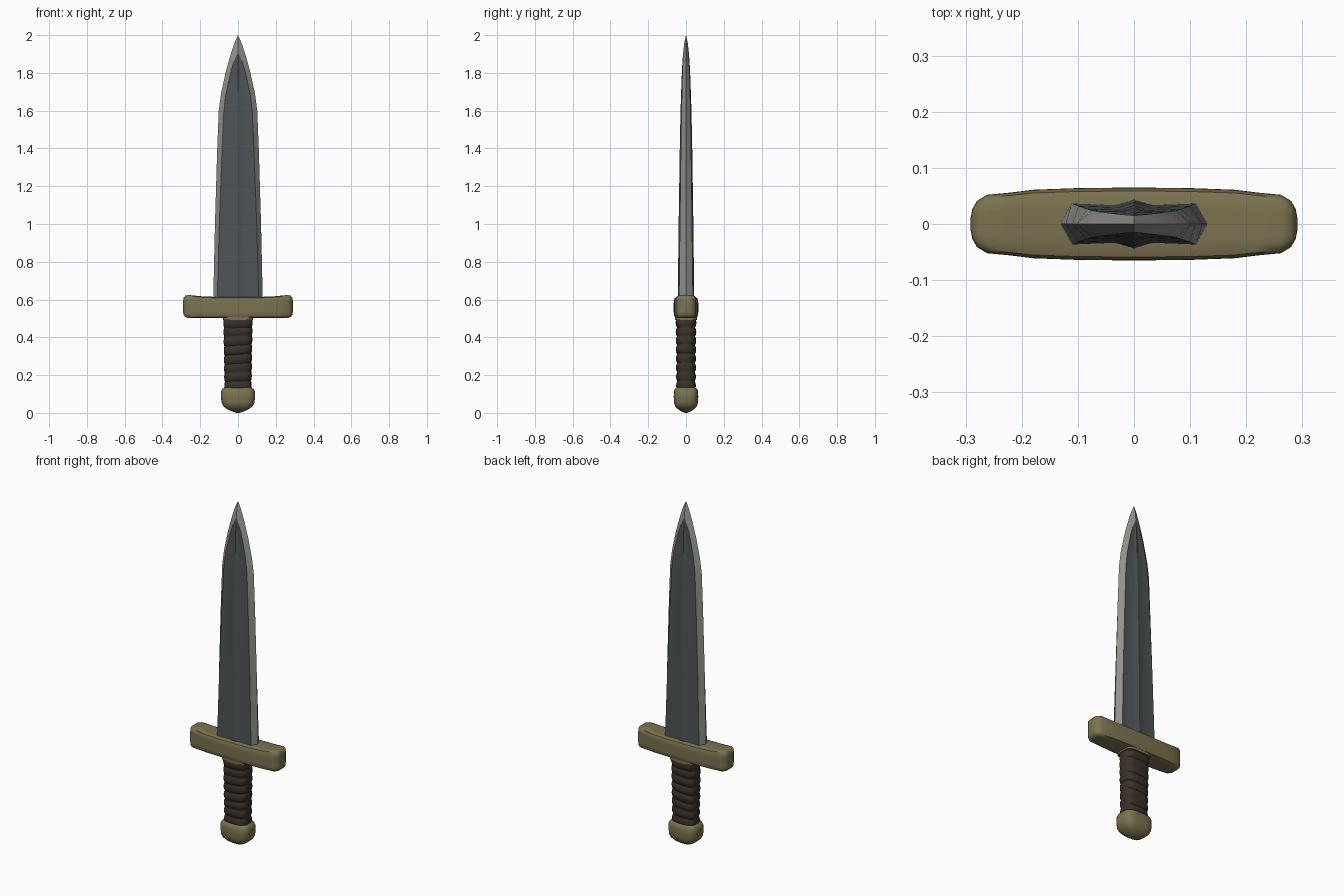
import bpy, bmesh, math

if "Cube" in bpy.data.objects:
    bpy.data.objects.remove(bpy.data.objects["Cube"])


def material(name, rgb):
    m = bpy.data.materials.new(name)
    m.diffuse_color = (*rgb, 1)
    m.use_nodes = True
    m.node_tree.nodes["Principled BSDF"].inputs["Base Color"].default_value = m.diffuse_color
    return m


BRASS = material("dull_brass", (0.20, 0.17, 0.08))
STEEL = material("dark_steel", (0.075, 0.09, 0.095))
EDGE = material("light_steel_edge", (0.29, 0.29, 0.265))
LEATHER = material("dark_leather", (0.042, 0.03, 0.022))


def loft(name, rings, mats, angle, rule=None):
    """Skin a list of equal-length rings, cap both ends, colour faces by rule(ring, column)."""
    bm = bmesh.new()
    vs = [[bm.verts.new(p) for p in ring] for ring in rings]
    n = len(rings[0])
    for i in range(len(rings) - 1):
        for j in range(n):
            k = (j + 1) % n
            f = bm.faces.new((vs[i][j], vs[i][k], vs[i + 1][k], vs[i + 1][j]))
            if rule:
                f.material_index = rule(i, j)
    bm.faces.new(vs[0][::-1])
    bm.faces.new(vs[-1])
    bmesh.ops.remove_doubles(bm, verts=bm.verts, dist=0.0002)
    bmesh.ops.recalc_face_normals(bm, faces=bm.faces)
    me = bpy.data.meshes.new(name)
    bm.to_mesh(me)
    bm.free()
    for m in mats:
        me.materials.append(m)
    ob = bpy.data.objects.new(name, me)
    bpy.context.collection.objects.link(ob)
    bpy.ops.object.select_all(action='DESELECT')
    ob.select_set(True)
    bpy.context.view_layer.objects.active = ob
    bpy.ops.object.shade_smooth_by_angle(angle=math.radians(angle))
    return ob


def oval(a, b, power, n=32):
    """Rounded-rectangle outline (superellipse)."""
    pts = []
    for i in range(n):
        t = 2 * math.pi * i / n
        c, s = math.cos(t), math.sin(t)
        r = (abs(c) ** power + abs(s) ** power) ** (-1 / power)
        pts.append((a * r * c, b * r * s))
    return pts


# Blade: (height, half width, half width of dark face, face thickness, ridge thickness)
blade = [(0.56, 0.132, 0.111, 0.037, 0.044), (1.0, 0.122, 0.099, 0.032, 0.039),
         (1.4, 0.110, 0.084, 0.027, 0.033), (1.6, 0.102, 0.075, 0.024, 0.029),
         (1.69, 0.090, 0.064, 0.022, 0.026), (1.80, 0.066, 0.040, 0.019, 0.022),
         (1.86, 0.050, 0.022, 0.017, 0.019), (1.91, 0.035, 0.0, 0.015, 0.015),
         (1.96, 0.018, 0.0, 0.009, 0.009), (2.0, 0.0, 0.0, 0.0, 0.0)]
rings = []
for z, w, c, t, r in blade:
    v = t * 0.92 if c else t
    half = [(w, 0), (c, t), (c * 0.3, v), (0, r), (-c * 0.3, v), (-c, t)]
    rings.append([(x, y, z) for x, y in half] + [(-x, -y, z) for x, y in half])
loft("blade", rings, [STEEL, EDGE], 20,
     lambda i, j: 1 if j % 6 in (0, 5) or blade[i][0] > 1.9 else 0)

# Crossguard: (x, half depth, bottom, top), mirrored
side = [(0.0, 0.065, 0.502, 0.614), (0.10, 0.064, 0.502, 0.614), (0.18, 0.061, 0.503, 0.616),
        (0.22, 0.056, 0.502, 0.620), (0.262, 0.052, 0.502, 0.624), (0.28, 0.041, 0.508, 0.620),
        (0.288, 0.027, 0.519, 0.609), (0.291, 0.012, 0.54, 0.588)]
stations = [(-x, d, lo, hi) for x, d, lo, hi in side[:0:-1]] + side
loft("crossguard", [[(x, y, (lo + hi) / 2 + z) for y, z in oval(d, (hi - lo) / 2, 7)]
                    for x, d, lo, hi in stations], [BRASS], 50)

# Small collar beneath the guard
loft("collar", [[(x, y, z) for x, y in oval(0.08, 0.058, 5)] for z in (0.492, 0.515)], [BRASS], 40)

# Grip: bulging, slightly tilted leather wraps
rings = []
STEPS, WRAPS = 70, 8
for i in range(STEPS + 1):
    u = i / STEPS
    bulge = abs(math.sin(math.pi * WRAPS * u)) ** 0.6
    a = 0.067 + 0.006 * u + 0.005 * bulge
    b = 0.043 + 0.003 * u + 0.009 * bulge
    rings.append([(x, y, 0.12 + 0.38 * u + 0.09 * x * math.sin(math.pi * u))
                  for x, y in oval(a, b, 3.2)])
loft("grip", rings, [LEATHER], 35)

# Pommel: rounded cap narrowing to a blunt point
pommel = [(0.0, 0.008, 0.006), (0.008, 0.034, 0.026), (0.021, 0.060, 0.044), (0.036, 0.078, 0.058),
          (0.055, 0.087, 0.064), (0.085, 0.091, 0.065), (0.112, 0.090, 0.064),
          (0.127, 0.083, 0.059), (0.136, 0.068, 0.046)]
loft("pommel", [[(x, y, z) for x, y in oval(a, b, 3.5)] for z, a, b in pommel], [BRASS], 50)
